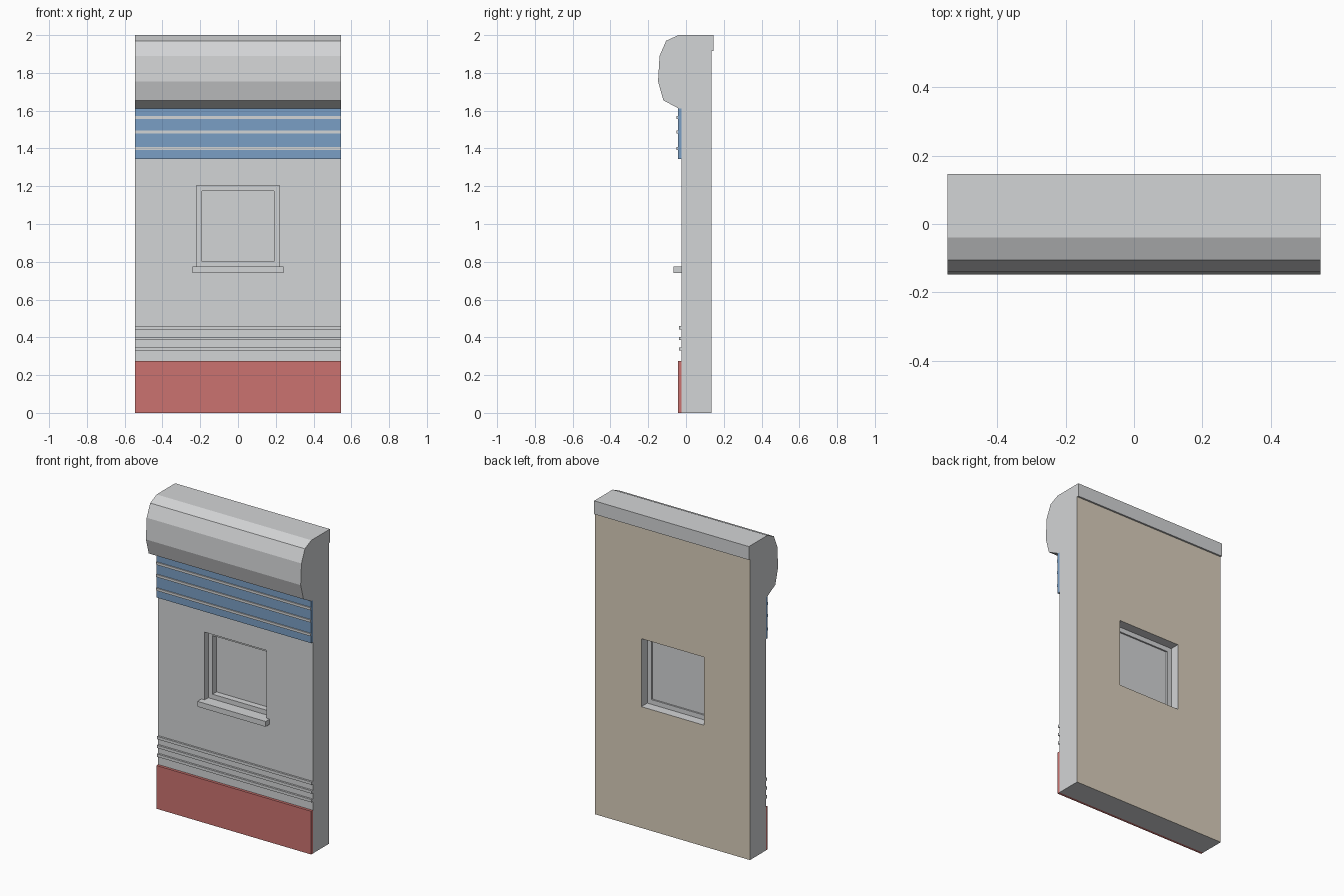
import bpy, bmesh

if "Cube" in bpy.data.objects:
    bpy.data.objects.remove(bpy.data.objects["Cube"])

HALF = 0.545      # half width of the wall section
FRONT, BACK = -0.025, 0.135


def material(name, rgb):
    m = bpy.data.materials.new(name)
    m.diffuse_color = (*rgb, 1)
    m.use_nodes = True
    m.node_tree.nodes["Principled BSDF"].inputs["Base Color"].default_value = m.diffuse_color
    return m


GREY = material("plaster grey", (0.65, 0.66, 0.67))
BLUE = material("band blue", (0.195, 0.345, 0.56))
RED = material("plinth red", (0.60, 0.17, 0.16))
BEIGE = material("inner wall beige", (0.70, 0.62, 0.50))


def extrude_x(name, profile, half, mats):
    """Extrude a closed (y, z) profile along x, centred on x = 0."""
    bm = bmesh.new()
    face = bm.faces.new([bm.verts.new((-half, y, z)) for y, z in profile])
    ext = bmesh.ops.extrude_face_region(bm, geom=[face])
    moved = [v for v in ext["geom"] if isinstance(v, bmesh.types.BMVert)]
    bmesh.ops.translate(bm, verts=moved, vec=(2 * half, 0, 0))
    bmesh.ops.recalc_face_normals(bm, faces=bm.faces)
    mesh = bpy.data.meshes.new(name)
    bm.to_mesh(mesh)
    bm.free()
    for m in mats:
        mesh.materials.append(m)
    obj = bpy.data.objects.new(name, mesh)
    bpy.context.collection.objects.link(obj)
    return obj


def box(name, x0, x1, y0, y1, z0, z1, mat):
    obj = extrude_x(name, [(y0, z0), (y1, z0), (y1, z1), (y0, z1)],
                    (x1 - x0) / 2, [mat])
    obj.location.x = (x0 + x1) / 2
    return obj


# Wall with a rounded, faceted cornice and a lip at the top of the back
wall = extrude_x("wall", [
    (FRONT, 0), (BACK, 0), (BACK, 1.915), (0.146, 1.915), (0.146, 2.0),
    (-0.04, 2.0), (-0.105, 1.97), (-0.14, 1.89), (-0.148, 1.755),
    (-0.12, 1.655), (-0.04, 1.612), (FRONT, 1.612)], HALF, [GREY, BEIGE])
for p in wall.data.polygons:
    if p.normal.y > 0.9 and p.center.z < 1.9:
        p.material_index = 1

# Window opening
WX, WZ0, WZ1 = 0.22, 0.772, 1.205
cutter = box("window_cutter", -WX, WX, -0.3, 0.3, WZ0, WZ1, GREY)
cutter.hide_render = True
cut = wall.modifiers.new("opening", "BOOLEAN")
cut.object = cutter
cut.operation = "DIFFERENCE"
cut.solver = "EXACT"
bpy.context.view_layer.objects.active = wall
bpy.ops.object.modifier_apply(modifier=cut.name)
bpy.data.objects.remove(cutter)

# Window frame, pane and sill
T = 0.03
FY0, FY1 = 0.015, 0.075
for side, x in (("left", -WX), ("right", WX - T)):
    box("window_frame_" + side, x, x + T, FY0, FY1, WZ0, WZ1, GREY)
for side, z in (("bottom", WZ0), ("top", WZ1 - T)):
    box("window_frame_" + side, -WX + T, WX - T, FY0, FY1, z, z + T, GREY)
box("window_pane", -WX + T, WX - T, 0.055, 0.065, WZ0 + T, WZ1 - T, GREY)
box("window_sill", -0.24, 0.24, -0.065, FRONT, 0.74, 0.774, GREY)

# Coloured plinth and upper band
box("plinth", -HALF, HALF, -0.042, FRONT, 0, 0.275, RED)
box("upper_band", -HALF, HALF, -0.042, FRONT, 1.345, 1.612, BLUE)

# Thin horizontal mouldings
for z in (1.40, 1.487, 1.565):
    box("band_moulding", -HALF, HALF, -0.049, -0.042, z - 0.008, z + 0.008, GREY)
for z in (0.338, 0.394, 0.45):
    box("lower_moulding", -HALF, HALF, -0.037, FRONT, z - 0.009, z + 0.009, GREY)
